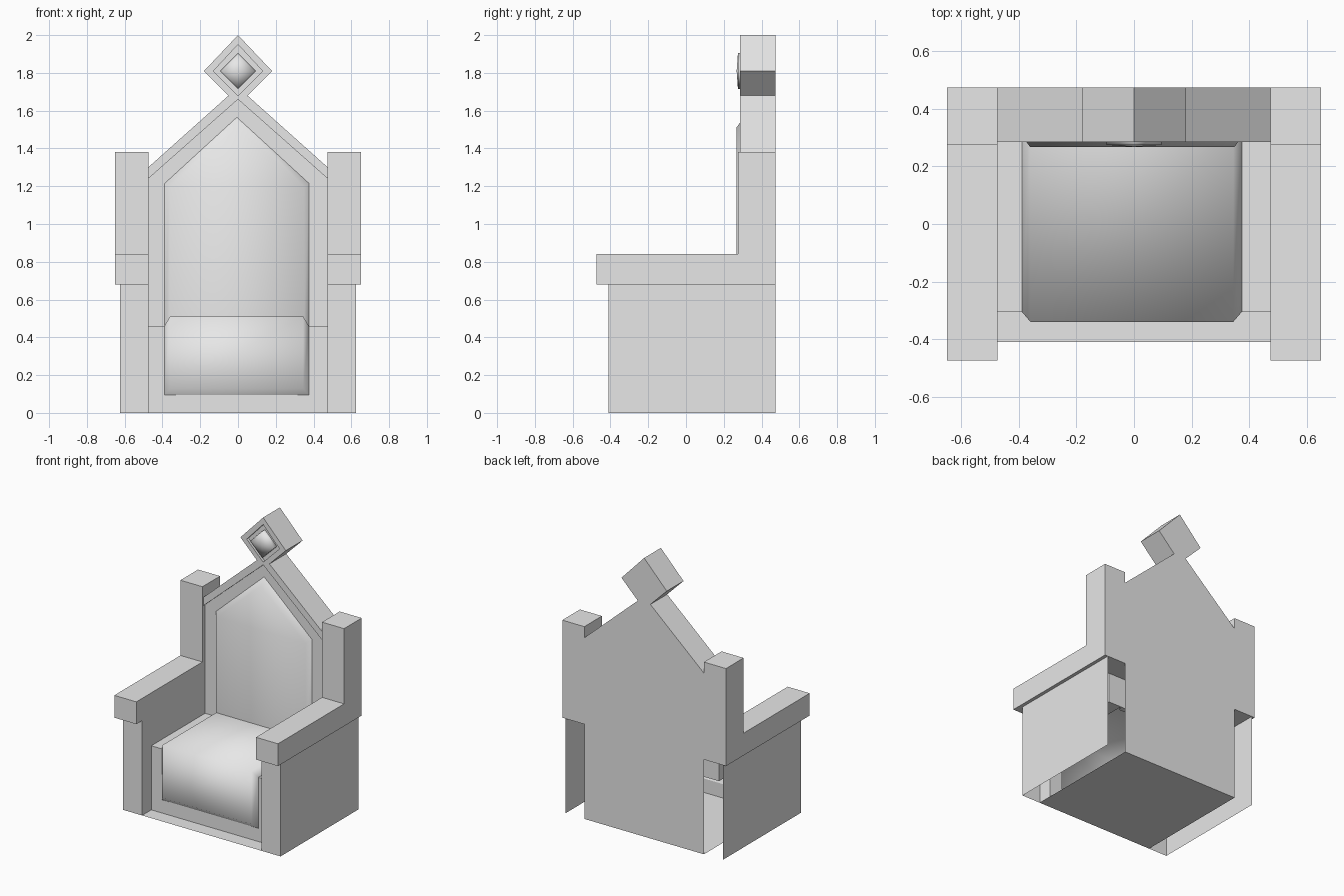
import bpy, bmesh, math

cube = bpy.data.objects.get("Cube")
if cube:
    bpy.data.objects.remove(cube, do_unlink=True)

GREY = (0.8, 0.8, 0.8, 1)
stone = bpy.data.materials.new("pale_grey")
stone.diffuse_color = GREY
stone.use_nodes = True
stone.node_tree.nodes["Principled BSDF"].inputs["Base Color"].default_value = GREY


def make(name, verts, faces, mirror=False, smooth=None):
    """Mesh object from points and faces, optionally mirrored across x."""
    bm = bmesh.new()
    vs = [bm.verts.new(v) for v in verts]
    for f in faces:
        bm.faces.new([vs[i] for i in f])
    bmesh.ops.recalc_face_normals(bm, faces=bm.faces)
    mesh = bpy.data.meshes.new(name)
    bm.to_mesh(mesh)
    bm.free()
    mesh.materials.append(stone)
    obj = bpy.data.objects.new(name, mesh)
    bpy.context.collection.objects.link(obj)
    if mirror:
        obj.modifiers.new("Mirror", 'MIRROR')
    if smooth:
        bpy.ops.object.select_all(action='DESELECT')
        obj.select_set(True)
        bpy.context.view_layer.objects.active = obj
        bpy.ops.object.shade_smooth_by_angle(angle=math.radians(smooth))
    return obj


def loft(name, back, front, close_back=True, **kw):
    """Join two matching outlines with side faces and caps."""
    n = len(back)
    faces = [(i, (i + 1) % n, n + (i + 1) % n, n + i) for i in range(n)]
    faces.append(range(n, 2 * n))
    if close_back:
        faces.append(range(n))
    return make(name, back + front, faces, **kw)


def at_y(pts, y, dx=0):
    return [(x + dx, y, z) for x, z in pts]


def sym(half):
    """Complete a right-hand outline with its mirror image."""
    return half + [(-x, z) for x, z in reversed(half) if x > 0]


def sheet(name, x, y, z, mirror=True):
    """Flat rectangle; one of the three ranges has zero size."""
    corners = [(a, b, c) for a in x for b in y for c in z]
    quad = []
    for p in corners:
        if p not in quad:
            quad.append(p)
    make(name, quad, [(0, 1, 3, 2)], mirror)


IN, OUT = 0.475, 0.625      # inner and outer faces of the arm bases
FRONT, REAR = -0.41, 0.475
SEAT_Y, SEAT_Z, ARM_Z = -0.305, 0.46, 0.68
RIM_Y, PANEL_Y = 0.285, 0.305

# Gabled back with a diamond finial
roof = [(0, 2), (0.18, 1.81), (0.05, 1.68), (IN, 1.3)]
gable = sym(roof + [(IN, ARM_Z)])
loft("gabled_back", at_y(gable, REAR), at_y(gable, PANEL_Y))

# Raised rim along the gable and around the finial
rim = roof + [(IN, 1.24), (0, 1.66), (0, 1.68), (0.13, 1.81), (0, 1.95)]
loft("gable_rim", at_y(rim, PANEL_Y), at_y(rim, RIM_Y), mirror=True)

# Lower back and floor
sheet("rear_panel", (-IN, IN), (REAR, REAR), (0, ARM_Z), False)
sheet("lower_backrest", (-IN, IN), (PANEL_Y, PANEL_Y), (SEAT_Z, ARM_Z), False)
sheet("floor", (-IN, IN), (FRONT, REAR), (0, 0), False)

# Armrests with rear posts, extruded sideways
side = [(-0.475, ARM_Z), (REAR, ARM_Z), (REAR, 1.38), (0.275, 1.38),
        (0.275, 0.84), (-0.475, 0.84)]
loft("armrests", [(IN, y, z) for y, z in side],
     [(0.65, y, z) for y, z in side], mirror=True)

# Hollow arm bases, open below and behind
sheet("outer_side", (OUT, OUT), (FRONT, REAR), (0, ARM_Z))
sheet("arm_front", (IN, OUT), (FRONT, FRONT), (0, ARM_Z))
sheet("arm_front_return", (IN, IN), (FRONT, SEAT_Y), (0, ARM_Z))
sheet("arm_inner_wall", (IN, IN), (SEAT_Y, PANEL_Y), (SEAT_Z, ARM_Z))

# Seat frame around the cushion
sheet("seat_ledge", (0.37, IN), (SEAT_Y, PANEL_Y), (SEAT_Z, SEAT_Z))
sheet("seat_front_stile", (0.37, IN), (SEAT_Y, SEAT_Y), (0, SEAT_Z))
sheet("seat_front_rail", (0, 0.37), (SEAT_Y, SEAT_Y), (0, 0.1))

# Seat cushion: padded shell folded over the front edge
base = [(SEAT_Y, 0.095), (SEAT_Y, SEAT_Z), (PANEL_Y, SEAT_Z)]
pad = [(-0.34, 0.13), (-0.34, 0.51), (PANEL_Y, 0.51)]
rows = [(-0.39, base), (-0.36, pad), (0.345, pad), (0.375, base)]
verts = [(x, y, z) for x, path in rows for y, z in path]
faces = [(r * 3 + i, r * 3 + i + 1, r * 3 + i + 4, r * 3 + i + 3)
         for r in range(3) for i in range(2)]
make("seat_cushion", verts, faces + [(0, 3, 6, 9)], smooth=75)

# Back cushion with a pointed top
foot = sym([(0, 1.565), (0.382, 1.215), (0.382, SEAT_Z)])
face = sym([(0, 1.51), (0.355, 1.195), (0.355, SEAT_Z)])
loft("back_cushion", at_y(foot, PANEL_Y, -0.006), at_y(face, 0.267, -0.006),
     close_back=False, smooth=75)

# Diamond jewel in the finial, softly domed
gem = [(0, 1.905), (0.095, 1.81), (0, 1.715), (-0.095, 1.81)]
jewel = at_y(gem, PANEL_Y) + at_y(gem, 0.275) + [(0, 0.268, 1.81)]
gem_faces = []
for i in range(4):
    j = (i + 1) % 4
    gem_faces += [(i, j, j + 4, i + 4), (i + 4, j + 4, 8)]
make("finial_jewel", jewel, gem_faces, smooth=120)
